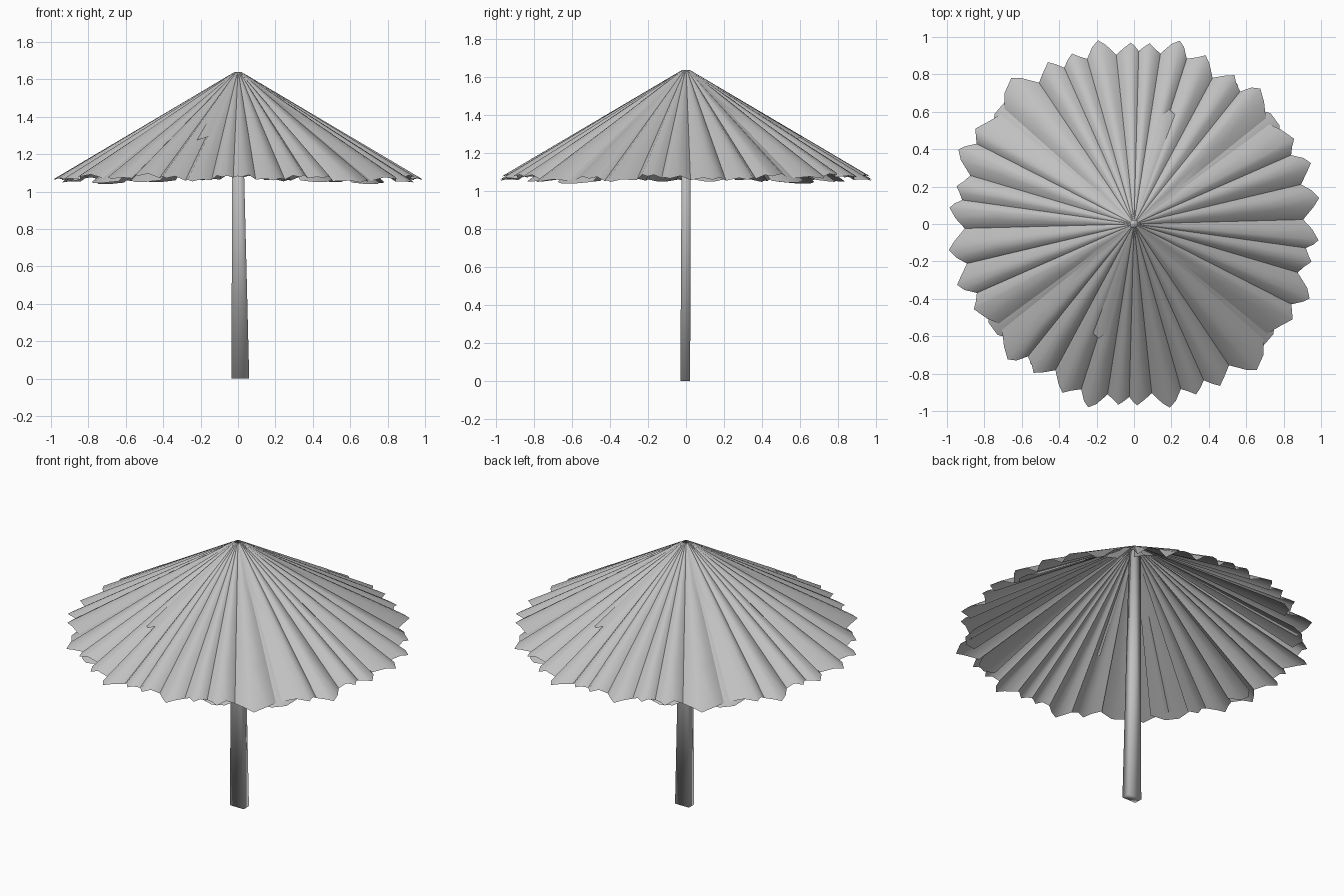
import bpy, bmesh, math, random

if "Cube" in bpy.data.objects:
    bpy.data.objects.remove(bpy.data.objects["Cube"])
random.seed(4)

APEX, SLOPE, HUB = 1.65, 0.59, 0.02

grey = bpy.data.materials.new("thatch grey")
grey.use_nodes = True
COLOR = (0.53, 0.53, 0.53, 1)
grey.diffuse_color = COLOR
grey.node_tree.nodes["Principled BSDF"].inputs["Base Color"].default_value = COLOR


def finish(name, bm, angle):
    mesh = bpy.data.meshes.new(name)
    bm.to_mesh(mesh)
    bm.free()
    obj = bpy.data.objects.new(name, mesh)
    bpy.context.collection.objects.link(obj)
    mesh.materials.append(grey)
    bpy.ops.object.select_all(action="DESELECT")
    obj.select_set(True)
    bpy.context.view_layer.objects.active = obj
    bpy.ops.object.shade_smooth_by_angle(angle=math.radians(angle))
    return obj


def cone_point(degrees, radius, drop):
    a = math.radians(degrees)
    return (radius * math.cos(a), radius * math.sin(a), APEX - SLOPE * radius - drop)


def add_fan(bm, rim, rows=4, closed=False):
    """Straight strips running from the hub out to a list of (angle, radius, drop)."""
    columns = []
    for degrees, radius, drop in rim:
        column = []
        for i in range(rows + 1):
            t = i / rows
            r = HUB + (radius - HUB) * t
            column.append(bm.verts.new(cone_point(degrees, r, drop * t)))
        columns.append(column)
    pairs = list(zip(columns, columns[1:]))
    if closed:
        pairs.append((columns[-1], columns[0]))
    for a, b in pairs:
        for i in range(rows):
            bm.faces.new((a[i], a[i + 1], b[i + 1], b[i]))


# Leaf tips over half a turn: angle and radius
TIPS = [(-5, .99), (8, 1), (19, 1), (28, .97), (47, .99), (56, .96),
        (67, .98), (76, 1.01), (85, .97), (91, .97), (101, 1), (110, .97),
        (118, .98), (130, 1.02), (149, .99), (157, 1.02), (168, .97)]

# Pleated canopy, the same half repeated at 180 degrees
half = []
for k, (angle, radius) in enumerate(TIPS):
    following = TIPS[k + 1] if k + 1 < len(TIPS) else (TIPS[0][0] + 180, TIPS[0][1])
    gap = following[0] - angle
    depth = min(0.09, gap * 0.0075)
    middle = (radius + following[1]) / 2
    half += [(angle, radius, 0),
             (angle + gap * 0.25, radius - depth * 0.4, depth * 0.08),
             (angle + gap * random.uniform(0.47, 0.6), middle - depth, depth * 0.65),
             (angle + gap * 0.8, following[1] - depth * 0.4, depth * 0.12)]
bm = bmesh.new()
add_fan(bm, half + [(a + 180, r, d) for a, r, d in half], closed=True)
finish("canopy", bm, 50)

# Loose leaves tucked below the pleats: start, end, radius
bm = bmesh.new()
for start, end, radius in [(30, 44, .94), (50, 62, .93), (112, 125, .93), (132, 147, .95), (3, 13, .93)]:
    for turn in (0, 180):
        width = end - start
        add_fan(bm, [(start + turn, radius - .04, .065),
                     (start + width * .3 + turn, radius, .05),
                     (start + width * .65 + turn, radius, .05),
                     (end + turn, radius - .05, .07)])
finish("under_leaves", bm, 50)

# Short leaf lying on top, once on each half
bm = bmesh.new()
for turn in (0, 180):
    add_fan(bm, [(68 + turn, .62, .012), (73 + turn, .64, -.012), (79 + turn, .56, .01)])
finish("short_leaves", bm, 50)

# Tapered flat pole with slightly shifted top
bm = bmesh.new()
bmesh.ops.create_cube(bm, size=1)
for v in bm.verts:
    if v.co.z > 0:
        v.co = (0.02 if v.co.x > 0 else -0.03, 0.025 if v.co.y > 0 else -0.02, 1.61)
    else:
        v.co = (0.06 if v.co.x > 0 else -0.035, 0.022 if v.co.y > 0 else -0.03, 0)
finish("pole", bm, 95)
